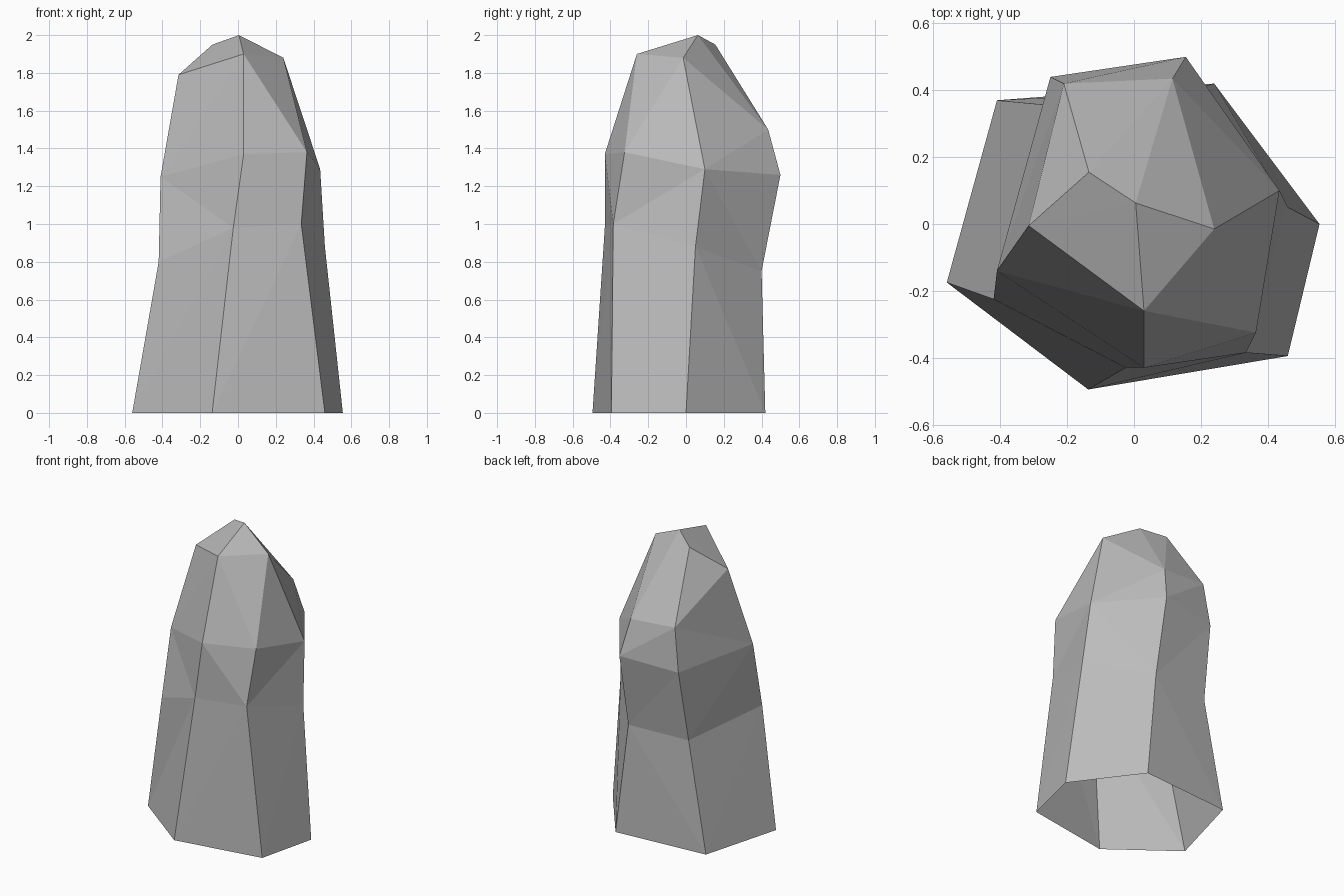
import bpy
import bmesh

# Remove the default object only
default_cube = bpy.data.objects.get("Cube")
if default_cube:
    bpy.data.objects.remove(default_cube, do_unlink=True)


def make_material(name, colour):
    material = bpy.data.materials.new(name)
    material.use_nodes = True
    material.diffuse_color = colour
    shader = material.node_tree.nodes["Principled BSDF"]
    shader.inputs["Base Color"].default_value = colour
    shader.inputs["Roughness"].default_value = 0.9
    return material


# Six ridges of the column, counter-clockwise from the front left,
# each with a foot, waist and shoulder point
ridges = [
    [(-.56, -.175, 0), (-.42, -.225, .8), (-.41, -.14, 1.25)],
    [(-.137, -.495, 0), (-.025, -.43, .98), (.03, -.43, 1.37)],
    [(.46, -.395, 0), (.335, -.385, 1), (.365, -.325, 1.38)],
    [(.555, 0, 0), (.46, .05, .88), (.435, .1, 1.29)],
    [(.24, .42, 0), (.157, .4, .75), (.155, .5, 1.26)],
    [(-.41, .37, 0), (-.27, .357, .74), (-.25, .44, 1.23)],
]

# Chipped crown points
crown = {
    "left": (-.315, -.005, 1.79),
    "front": (.03, -.26, 1.9),
    "right": (.24, -.015, 1.88),
    "back_right": (.115, .435, 1.5),
    "back_left": (-.21, .42, 1.52),
    "notch": (-.135, .155, 1.95),
    "peak": (.005, .063, 2),
}

# Which way each wall panel creases: "/" rises to the next ridge
creases = ["//\\//\\"[i] for i in range(6)]
lower_creases = "///\\\\/"
upper_creases = "\\\\/\\//"

bm = bmesh.new()
rings = [[bm.verts.new(ridge[level]) for ridge in ridges] for level in range(3)]
top = {name: bm.verts.new(point) for name, point in crown.items()}

# Faceted side walls, open underneath
for level, pattern in enumerate((lower_creases, upper_creases)):
    low, high = rings[level], rings[level + 1]
    for i, crease in enumerate(pattern):
        j = (i + 1) % len(ridges)
        if crease == "/":
            bm.faces.new((low[i], low[j], high[j]))
            bm.faces.new((low[i], high[j], high[i]))
        else:
            bm.faces.new((low[i], low[j], high[i]))
            bm.faces.new((low[j], high[j], high[i]))

# Tapering shoulder and broken crown
a, b, c, d, e, f = rings[-1]
left, front, right = top["left"], top["front"], top["right"]
back_right, back_left = top["back_right"], top["back_left"]
notch, peak = top["notch"], top["peak"]
for facet in (
    (a, b, front), (a, front, left),
    (b, c, front), (c, right, front), (c, d, right),
    (d, back_right, right), (d, e, back_right),
    (e, f, back_left), (e, back_left, back_right),
    (f, a, back_left), (a, left, back_left),
    (left, notch, back_left), (notch, back_right, back_left),
    (notch, peak, back_right), (peak, right, back_right),
    (peak, front, right), (left, front, peak), (left, peak, notch),
):
    bm.faces.new(facet)

bmesh.ops.recalc_face_normals(bm, faces=bm.faces)
mesh = bpy.data.meshes.new("standing_rock")
bm.to_mesh(mesh)
bm.free()

rock = bpy.data.objects.new("standing_rock", mesh)
bpy.context.collection.objects.link(rock)
mesh.materials.append(make_material("grey_stone", (.5, .5, .5, 1)))
